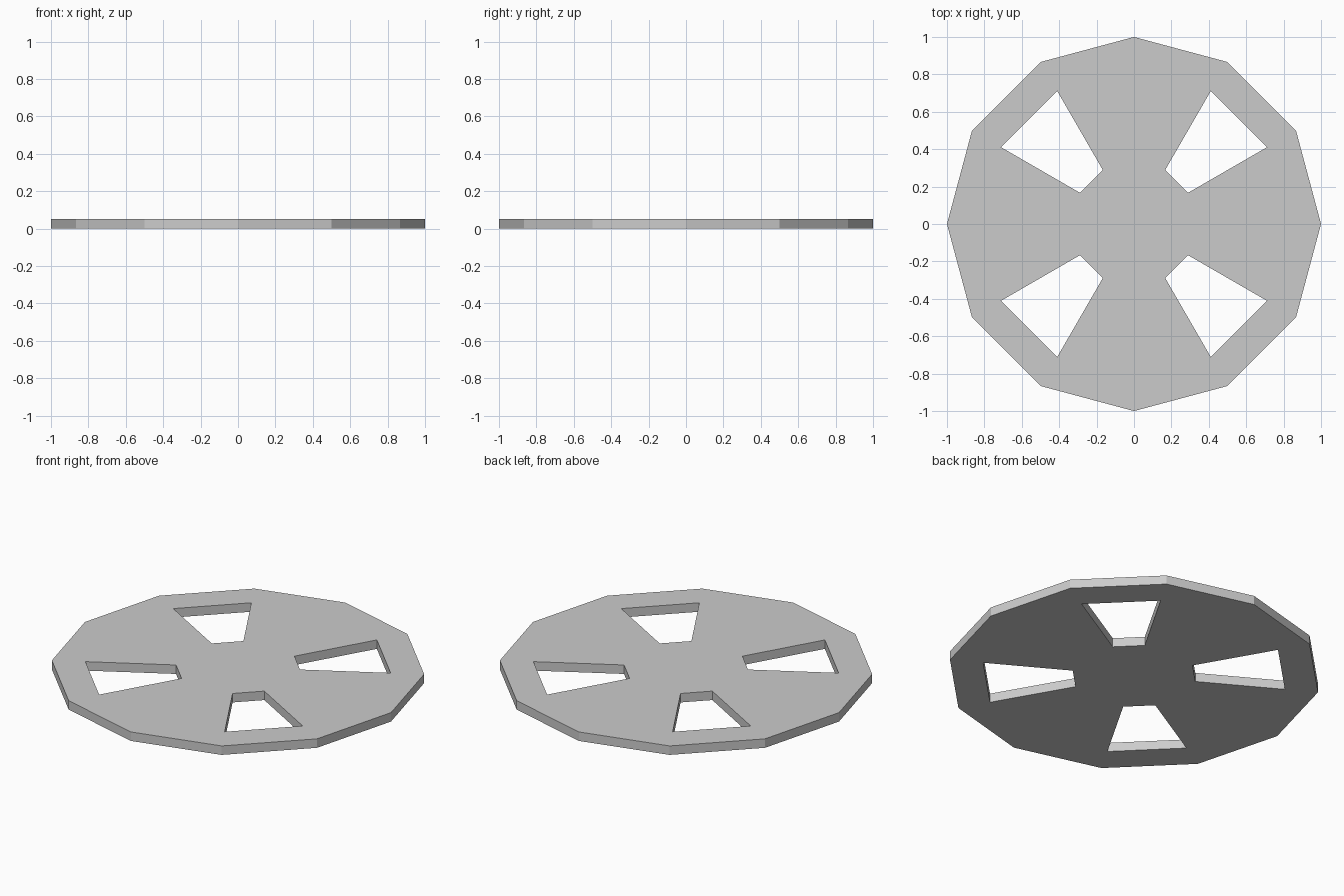
import bpy, bmesh
from math import cos, sin, radians

if "Cube" in bpy.data.objects:
    bpy.data.objects.remove(bpy.data.objects["Cube"])

SIDES = 12
THICKNESS = 0.053
RIM_R, HOLE_OUT_R, HOLE_IN_R = 1.0, 0.82, 0.333

bm = bmesh.new()


def ring(radius):
    return [bm.verts.new((radius * cos(radians(30 * i)), radius * sin(radians(30 * i)), 0))
            for i in range(SIDES)]


rim, hole_out, hub = ring(RIM_R), ring(HOLE_OUT_R), ring(HOLE_IN_R)

# Solid hub in the middle
bm.faces.new(hub)

for i in range(SIDES):
    j = (i + 1) % SIDES
    # Outer rim band
    bm.faces.new((hole_out[i], rim[i], rim[j], hole_out[j]))
    # Spokes, leaving every third sector open as a window
    if i % 3 != 1:
        bm.faces.new((hub[i], hole_out[i], hole_out[j], hub[j]))

mesh = bpy.data.meshes.new("wheel_plate")
bm.to_mesh(mesh)
bm.free()

plate = bpy.data.objects.new("wheel_plate", mesh)
bpy.context.collection.objects.link(plate)

# Give the flat plate its thickness, upward from the ground
solid = plate.modifiers.new("thickness", 'SOLIDIFY')
solid.thickness = THICKNESS
solid.offset = 1
